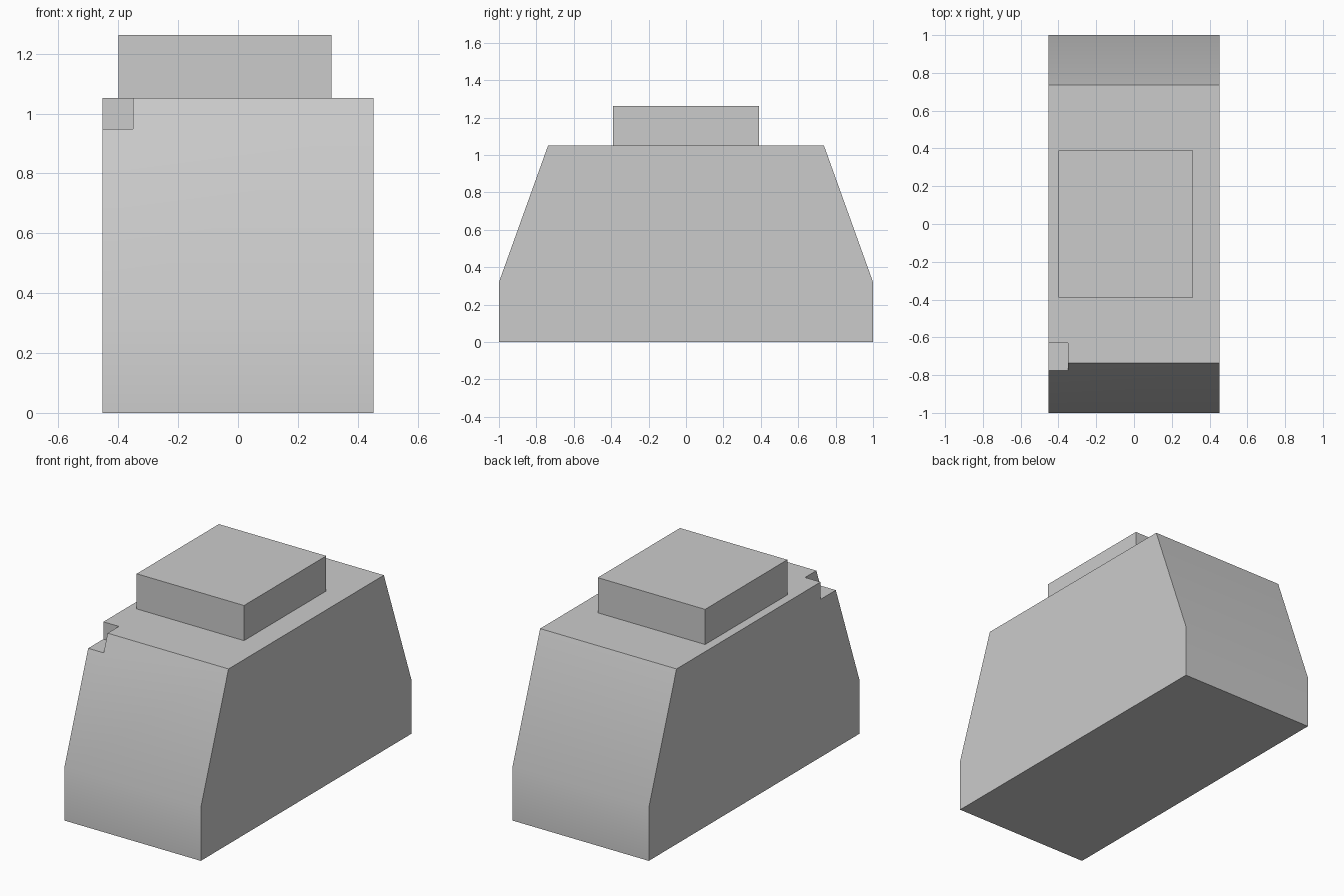
import bpy
import bmesh

default_cube = bpy.data.objects.get("Cube")
if default_cube:
    bpy.data.objects.remove(default_cube, do_unlink=True)

grey = bpy.data.materials.new("plain grey")
grey.use_nodes = True
GREY = (0.6, 0.6, 0.6, 1)
grey.diffuse_color = GREY
grey.node_tree.nodes["Principled BSDF"].inputs["Base Color"].default_value = GREY


def extrude(name, outline, offset):
    """Make a solid by sweeping a closed outline along an offset."""
    bm = bmesh.new()
    face = bm.faces.new([bm.verts.new(p) for p in outline])
    swept = bmesh.ops.extrude_face_region(bm, geom=[face])["geom"]
    moved = [g for g in swept if isinstance(g, bmesh.types.BMVert)]
    bmesh.ops.translate(bm, verts=moved, vec=offset)
    bmesh.ops.recalc_face_normals(bm, faces=bm.faces)
    mesh = bpy.data.meshes.new(name)
    bm.to_mesh(mesh)
    bm.free()
    mesh.materials.append(grey)
    obj = bpy.data.objects.new(name, mesh)
    bpy.context.collection.objects.link(obj)
    return obj


def box(name, x, y, z):
    corners = [(x[0], y[0]), (x[1], y[0]), (x[1], y[1]), (x[0], y[1])]
    return extrude(name, [(a, b, z[0]) for a, b in corners], (0, 0, z[1] - z[0]))


# Block body: tapered side profile swept across the width
HALF_W, TOP = 0.453, 1.052
half = [(1, 0), (1, 0.32), (0.737, TOP)]
profile = half + [(-y, z) for y, z in reversed(half)]
body = extrude("block_body", [(-HALF_W, y, z) for y, z in profile], (2 * HALF_W, 0, 0))

# Small corner notch on the front upper edge
cutter = box("notch_cutter", (-0.6, -0.35), (-0.9, -0.63), (0.948, 1.2))
cutter.hide_render = True
cut = body.modifiers.new("notch", "BOOLEAN")
cut.operation = "DIFFERENCE"
cut.solver = "EXACT"
cut.object = cutter
bpy.context.view_layer.objects.active = body
bpy.ops.object.modifier_apply(modifier=cut.name)
bpy.data.objects.remove(cutter, do_unlink=True)

# Plain raised pad on top
pad = box("raised_pad", (-0.4, 0.313), (-0.39, 0.39), (TOP, 1.263))

# Soft break between slope and base, sharp edges elsewhere
bpy.ops.object.select_all(action="DESELECT")
for obj in (body, pad):
    obj.select_set(True)
bpy.context.view_layer.objects.active = body
bpy.ops.object.shade_smooth_by_angle()
